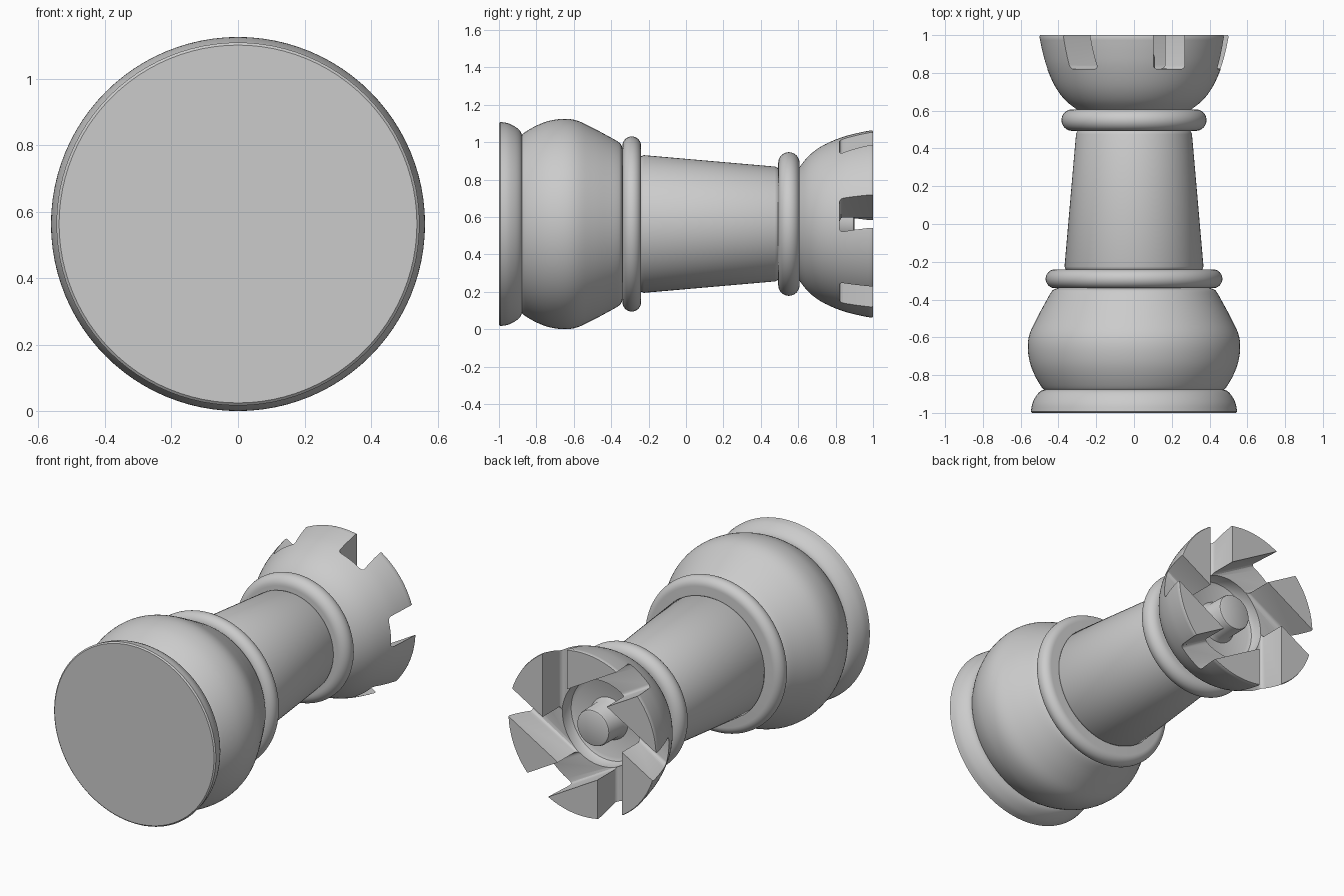
import bpy, bmesh, math
from mathutils import Matrix, Vector

if "Cube" in bpy.data.objects:
    bpy.data.objects.remove(bpy.data.objects["Cube"])

AXIS_Z = 0.5625      # height of the lying piece's centre line
SEGMENTS = 96

grey = bpy.data.materials.new("plain_grey")
grey.use_nodes = True
color = (0.6, 0.6, 0.6, 1)
grey.diffuse_color = color
grey.node_tree.nodes["Principled BSDF"].inputs["Base Color"].default_value = color


def add_object(name, bm):
    bmesh.ops.recalc_face_normals(bm, faces=bm.faces)
    mesh = bpy.data.meshes.new(name)
    bm.to_mesh(mesh)
    bm.free()
    mesh.materials.append(grey)
    obj = bpy.data.objects.new(name, mesh)
    bpy.context.collection.objects.link(obj)
    return obj


def smooth(obj, angle=30):
    bpy.ops.object.select_all(action="DESELECT")
    obj.select_set(True)
    bpy.context.view_layer.objects.active = obj
    bpy.ops.object.shade_smooth_by_angle(angle=math.radians(angle))


def curve_through(points, steps=4):
    """Smooth curve through (y, radius) points."""
    pts = [Vector(p) for p in points]
    pts = [2 * pts[0] - pts[1]] + pts + [2 * pts[-1] - pts[-2]]
    out = []
    for a, b, c, d in zip(pts, pts[1:], pts[2:], pts[3:]):
        for i in range(steps):
            t = i / steps
            out.append(0.5 * (2 * b + (c - a) * t + (2 * a - 5 * b + 4 * c - d) * t * t
                              + (3 * b - a - 3 * c + d) * t ** 3))
    return out + [pts[-2]]


def lathe(name, profile):
    """Closed solid turned around the lying centre line."""
    bm = bmesh.new()
    rings = []
    for y, r in profile:
        rings.append([bm.verts.new((r * math.sin(a), y, AXIS_Z + r * math.cos(a)))
                      for a in (2 * math.pi * i / SEGMENTS for i in range(SEGMENTS))])
    for low, high in zip(rings, rings[1:]):
        for i in range(SEGMENTS):
            j = (i + 1) % SEGMENTS
            bm.faces.new((low[i], low[j], high[j], high[i]))
    bm.faces.new(rings[0])
    bm.faces.new(rings[-1])
    return add_object(name, bm)


def collar(name, y, half_width, radius):
    """Rounded ring with a half-circle outer edge."""
    core = radius - half_width
    arc = [math.pi * i / 16 for i in range(17)]
    smooth(lathe(name, [(y - half_width * math.cos(a), core + half_width * math.sin(a))
                        for a in arc]))


def cut(obj, cutter):
    mod = obj.modifiers.new("cut", "BOOLEAN")
    mod.operation = "DIFFERENCE"
    mod.solver = "EXACT"
    mod.object = cutter
    graph = bpy.context.evaluated_depsgraph_get()
    mesh = bpy.data.meshes.new_from_object(obj.evaluated_get(graph))
    obj.modifiers.clear()
    obj.data = mesh
    bpy.data.objects.remove(cutter)


# Foot and belly
smooth(lathe("foot", [(-1, 0.538)] + curve_through(
    [(-0.993, 0.546), (-0.95, 0.538), (-0.91, 0.518), (-0.885, 0.495), (-0.875, 0.47)])))
smooth(lathe("belly", curve_through(
    [(-0.885, 0.465), (-0.865, 0.488), (-0.8, 0.526), (-0.73, 0.552), (-0.65, 0.5625),
     (-0.58, 0.552), (-0.5, 0.515), (-0.42, 0.472), (-0.36, 0.438), (-0.345, 0.42),
     (-0.335, 0.39)])))

# Stem between two collars
collar("lower_collar", -0.29, 0.05, 0.468)
smooth(lathe("stem", [(-0.25, 0.35), (-0.24, 0.362), (-0.225, 0.368),
                      (0.475, 0.307), (0.488, 0.302), (0.5, 0.29)]))
collar("upper_collar", 0.55, 0.057, 0.384)

# Bowl-shaped head with a central hollow
head = lathe("head", curve_through(
    [(0.595, 0.285), (0.61, 0.308), (0.65, 0.358), (0.7, 0.4), (0.76, 0.434),
     (0.84, 0.466), (0.92, 0.487), (0.99, 0.501)]) + [(1, 0.498)])
cut(head, lathe("hollow_cutter", [(0.74, 0.23), (0.75, 0.25), (0.77, 0.26), (1.1, 0.26)]))

# Six offset slots in a pinwheel around the rim
for k in range(6):
    bm = bmesh.new()
    bmesh.ops.create_cube(bm, size=1, matrix=Matrix.Translation((0.185, 0.97, 0.35))
                          @ Matrix.Diagonal((0.165, 0.3, 0.7, 1)))
    floor_edges = [e for e in bm.edges if all(v.co.y < 0.9 for v in e.verts)
                   and abs(e.verts[0].co.z - e.verts[1].co.z) > 0.1]
    bmesh.ops.bevel(bm, geom=floor_edges, offset=0.02, segments=3, affect="EDGES", profile=0.5)
    bm.transform(Matrix.Translation((0, 0, AXIS_Z))
                 @ Matrix.Rotation(k * math.pi / 3, 4, "Y"))
    cut(head, add_object("slot_cutter", bm))
smooth(head)

# Pin standing in the hollow
smooth(lathe("centre_pin", [(0.7, 0.14), (0.745, 0.125), (0.765, 0.112), (0.885, 0.11),
                            (0.896, 0.106), (0.9, 0.098)]), 40)
